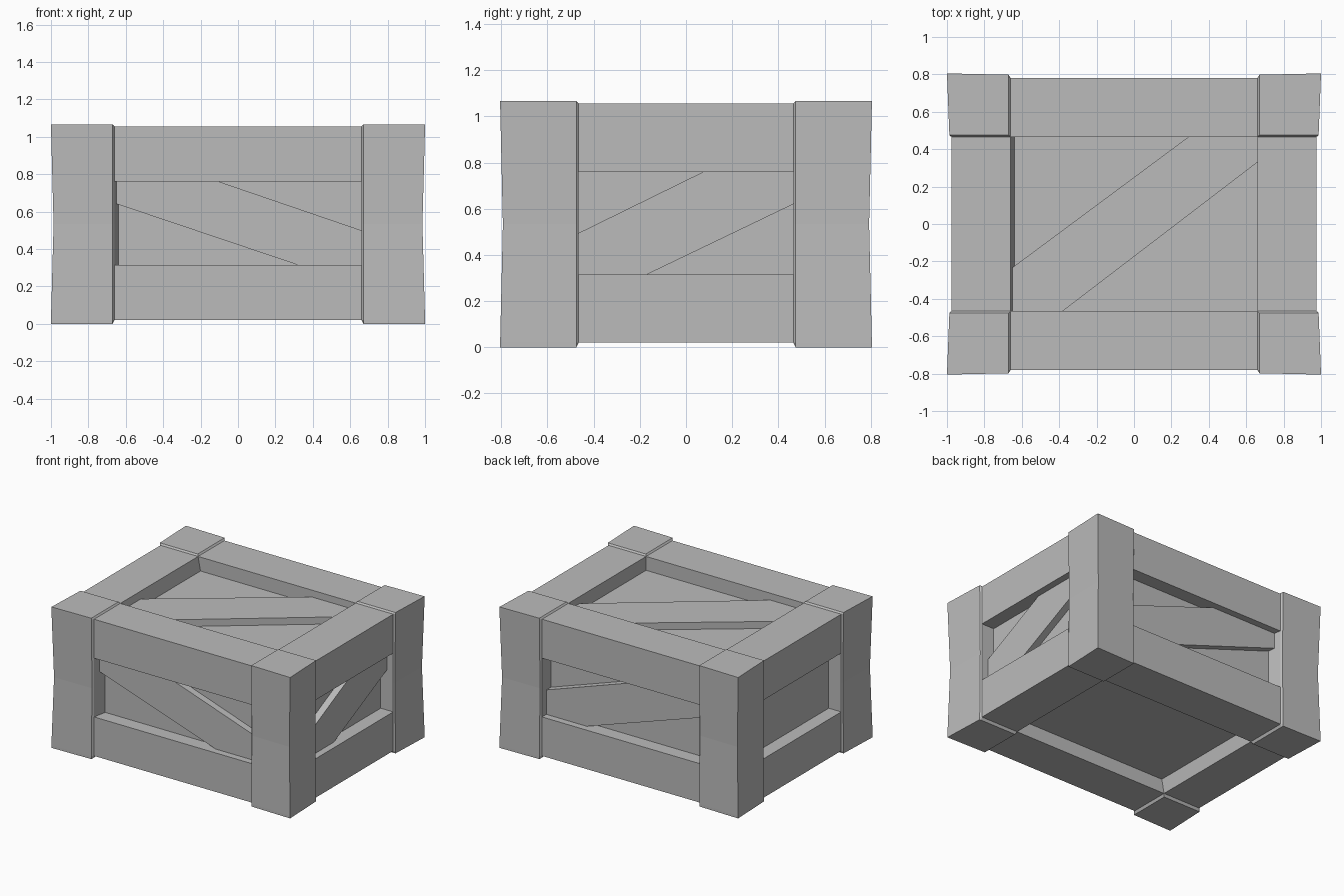
import bpy, bmesh

cube = bpy.data.objects.get("Cube")
if cube:
    bpy.data.objects.remove(cube, do_unlink=True)

mat = bpy.data.materials.new("plain_grey")
mat.use_nodes = True
GREY = (0.5, 0.5, 0.5, 1)
mat.diffuse_color = GREY
mat.node_tree.nodes["Principled BSDF"].inputs["Base Color"].default_value = GREY


def loft(name, rings):
    """Skin a stack of equal-length rings and cap both ends."""
    bm = bmesh.new()
    loops = [[bm.verts.new(p) for p in ring] for ring in rings]
    n = len(loops[0])
    for a, b in zip(loops, loops[1:]):
        for i in range(n):
            j = (i + 1) % n
            bm.faces.new((a[i], a[j], b[j], b[i]))
    bm.faces.new(loops[0])
    bm.faces.new(loops[-1])
    bmesh.ops.recalc_face_normals(bm, faces=bm.faces)
    mesh = bpy.data.meshes.new(name)
    bm.to_mesh(mesh)
    bm.free()
    mesh.materials.append(mat)
    obj = bpy.data.objects.new(name, mesh)
    bpy.context.collection.objects.link(obj)


def prism(name, profile, axis, start, end):
    """Extrude a 2D profile along one axis (0=x, 1=y, 2=z)."""
    def ring(d):
        return [(*p[:axis], d, *p[axis:]) for p in profile]
    loft(name, [ring(start), ring(end)])


def rect(a0, a1, b0, b1):
    return [(a0, b0), (a1, b0), (a1, b1), (a0, b1)]


# Opening, rail and recess limits
IN_X, IN_Y = 0.66, 0.465
OUT_X, OUT_Y = 0.975, 0.78
LOW, HIGH, Z0, Z1 = 0.315, 0.76, 0.02, 1.055
TOP = 1.067
DEPTH, BRACE = 0.105, 0.052
SLANT = 0.02
SIDES = {-1: "right", 1: "left"}
ENDS = {-1: "front", 1: "back"}

# Inner box whose faces form the recessed panels
prism("inner_box", rect(DEPTH - OUT_X, OUT_X - DEPTH, DEPTH - OUT_Y, OUT_Y - DEPTH),
      2, Z0 + DEPTH, Z1 - DEPTH)

# Corner posts, pinched at mid height, chamfered where they meet the rails
cx, cy = IN_X + 0.01, IN_Y + 0.01
body = [(IN_X, IN_Y), (IN_X, OUT_Y), (cx, 0.798), (1, 0.805), (0.987, cy), (OUT_X, IN_Y)]
waist = [(IN_X, IN_Y), (IN_X, OUT_Y), (cx, 0.79), (0.986, 0.793), (0.982, cy), (OUT_X, IN_Y)]
cap = [(cx, cy), (cx, OUT_Y), (cx, 0.798), (1, 0.805), (0.987, cy), (OUT_X, cy)]
levels = [(cap, 0), (body, Z0), (waist, TOP / 2), (body, Z1), (cap, TOP)]
for sx, side in SIDES.items():
    for sy, end in ENDS.items():
        loft(f"{end}_{side}_post",
             [[(sx * x, sy * y, z) for x, y in prof] for prof, z in levels])

# Long rails
for sy, end in ENDS.items():
    for label, z0, z1 in (("bottom", Z0, LOW), ("top", HIGH, Z1)):
        prism(f"{end}_{label}_rail", rect(sy * IN_Y, sy * OUT_Y, z0, z1), 0, -0.68, 0.68)

# Short rails; the -x pair has a slanted inner wall
for sx, side in SIDES.items():
    slant = SLANT if sx < 0 else 0
    for label, outer, inner in (("bottom", Z0, LOW), ("top", Z1, HIGH)):
        deep = outer + (DEPTH if label == "bottom" else -DEPTH)
        profile = [(sx * OUT_X, outer), (sx * IN_X, outer), (sx * (IN_X - slant), deep),
                   (sx * (IN_X - slant), inner), (sx * OUT_X, inner)]
        prism(f"{side}_{label}_rail", profile, 1, -0.485, 0.485)

# Slanted stiles beside the long openings
for sy, end in ENDS.items():
    y_in = sy * (OUT_Y - DEPTH)
    profile = [(-0.7, sy * OUT_Y), (-IN_X, sy * OUT_Y), (SLANT - IN_X, y_in), (-0.7, y_in)]
    prism(f"{end}_stile", profile, 2, LOW, HIGH)

# Diagonal braces on front, back, left and top
long_brace = [(-IN_X, HIGH), (-IN_X, 0.645), (0.32, LOW), (IN_X, LOW), (IN_X, 0.5), (-0.1, HIGH)]
for sy, end in ENDS.items():
    prism(f"{end}_brace", long_brace, 1, sy * (OUT_Y - DEPTH - 0.01), sy * (OUT_Y - BRACE))

side_brace = [(-IN_Y, LOW), (-0.17, LOW), (IN_Y, 0.62), (IN_Y, HIGH), (0.075, HIGH), (-IN_Y, 0.495)]
prism("left_brace", side_brace, 0, OUT_X - DEPTH - 0.01, OUT_X - BRACE)

top_brace = [(-IN_X, -IN_Y), (-0.38, -IN_Y), (IN_X, 0.33), (IN_X, IN_Y), (0.29, IN_Y), (-IN_X, -0.24)]
prism("top_brace", top_brace, 2, Z1 - DEPTH - 0.01, Z1 - BRACE)
